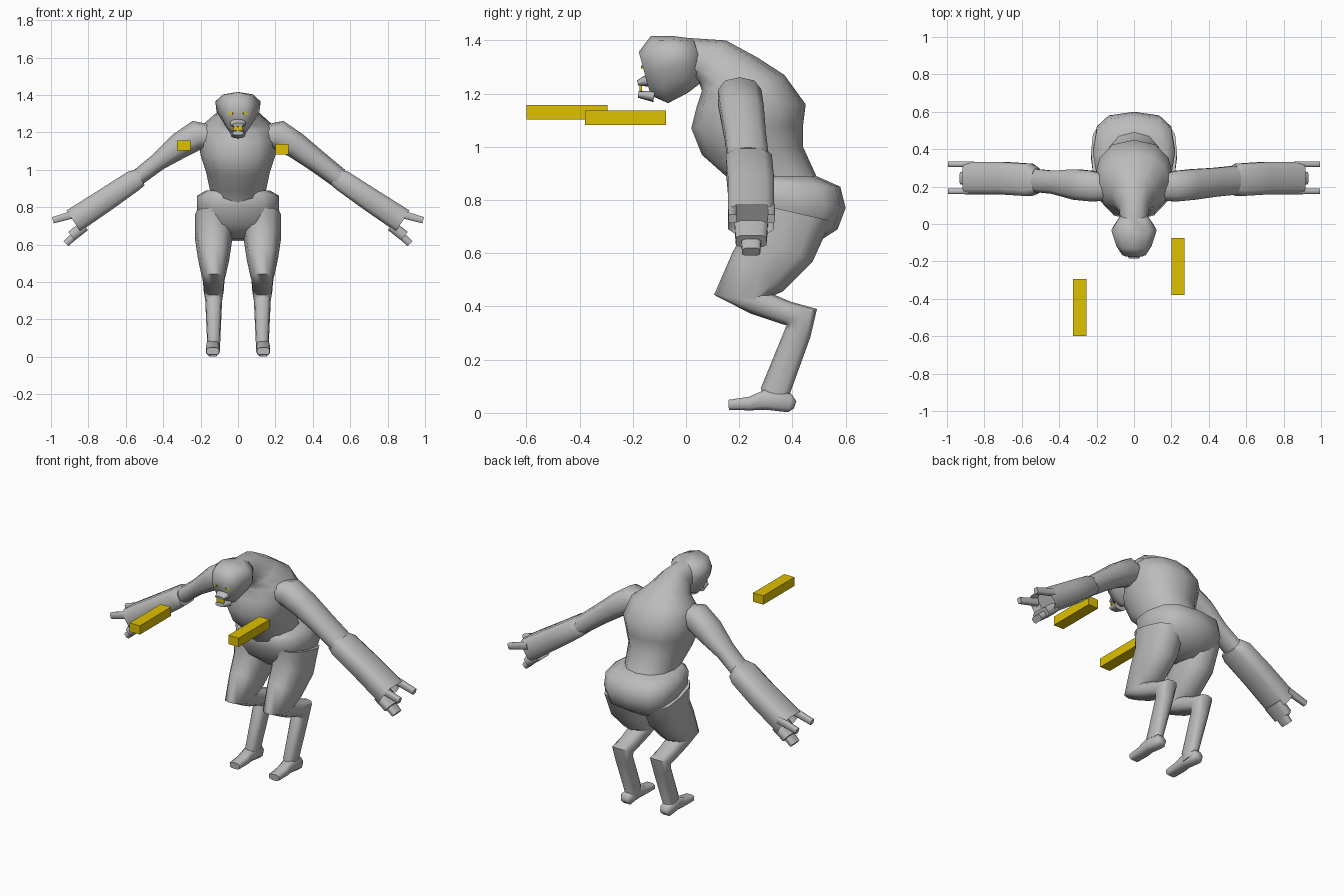
import bpy, bmesh, math
from mathutils import Vector

if "Cube" in bpy.data.objects:
    bpy.data.objects.remove(bpy.data.objects["Cube"])


def material(name, rgb):
    mat = bpy.data.materials.new(name)
    mat.use_nodes = True
    mat.diffuse_color = (*rgb, 1)
    mat.node_tree.nodes["Principled BSDF"].inputs["Base Color"].default_value = (*rgb, 1)
    return mat


GREY = material("grey skin", (.5, .5, .5))
GOLD = material("gold", (.74, .53, 0))
ACROSS, DEEP = Vector((1, 0, 0)), Vector((0, 1, 0))
SIDES = {"left": 1, "right": -1}


def finish(bm, name, mat):
    bmesh.ops.recalc_face_normals(bm, faces=bm.faces)
    mesh = bpy.data.meshes.new(name)
    bm.to_mesh(mesh)
    bm.free()
    mesh.materials.append(mat)
    obj = bpy.data.objects.new(name, mesh)
    bpy.context.collection.objects.link(obj)
    return obj


def loft(name, sections, axis, sides=12, power=.8, taper=0, scoop=0):
    """Skin sections of (centre, half height vector, half width along axis)."""
    bm = bmesh.new()
    rings = []
    for centre, up, width in sections:
        ring = []
        for i in range(sides):
            # Eight-sided sections are turned to give flat sides
            angle = math.tau * (i + (sides == 8) / 2) / sides
            c, s = (math.copysign(abs(f(angle)) ** power, f(angle)) for f in (math.cos, math.sin))
            ring.append(bm.verts.new(centre + up * c + axis * width * s * (1 + taper * c)))
        rings.append(ring)
    for a, b in zip(rings, rings[1:]):
        for i in range(sides):
            bm.faces.new((a[i - 1], a[i], b[i], b[i - 1]))
    bm.faces.new(rings[0])
    end = bm.faces.new(rings[-1])
    if scoop:
        inward = (sections[-2][0] - sections[-1][0]).normalized()
        bm.normal_update()
        bmesh.ops.inset_region(bm, faces=[end], thickness=.012)
        bmesh.ops.translate(bm, verts=end.verts, vec=inward * scoop)
    obj = finish(bm, name, GREY)
    bpy.ops.object.select_all(action="DESELECT")
    obj.select_set(True)
    bpy.context.view_layer.objects.active = obj
    bpy.ops.object.shade_smooth_by_angle(angle=math.radians(65))


def tube(name, path, axis, **options):
    """Loft a path of (centre, half thickness, half width), square to its direction."""
    sections = []
    for k, (centre, thick, width) in enumerate(path):
        along = path[min(k + 1, len(path) - 1)][0] - path[max(k - 1, 0)][0]
        sections.append((centre, along.normalized().cross(axis) * thick, width))
    loft(name, sections, axis, **options)


def trunk_part(name, rows, **options):
    """Rows are front y, z, back y, z, half width."""
    sections = []
    for front_y, front_z, back_y, back_z, width in rows:
        front, back = Vector((0, front_y, front_z)), Vector((0, back_y, back_z))
        sections.append(((front + back) / 2, (back - front) / 2, width))
    loft(name, sections, ACROSS, **options)


def body_part(name, rows, x=0, **options):
    """Rows are y, z, half thickness, half width."""
    tube(name, [(Vector((x, y, z)), t, w) for y, z, t, w in rows], ACROSS, **options)


def arm_part(name, rows, sign, y_shift=0, **options):
    """Rows are x, z, half thickness, half width; the arm drifts back towards the elbow."""
    path = [(Vector((sign * x, min(.18 + x / 10, .245) + y_shift, z)), t, w)
            for x, z, t, w in rows]
    tube(name, path, DEEP, **options)


def box(name, centre, size, turn=0):
    bm = bmesh.new()
    bmesh.ops.create_cube(bm, size=1)
    bmesh.ops.scale(bm, verts=bm.verts, vec=size)
    obj = finish(bm, name, GOLD)
    obj.location = centre
    obj.rotation_euler.z = turn


# Hips, chest and hunched neck
trunk_part("hips", [(.32, .63, .46, .62, .1), (.22, .71, .57, .69, .2), (.19, .8, .6, .77, .22),
                    (.18, .87, .58, .85, .22), (.2, .89, .49, .89, .17)], power=.7)
trunk_part("torso", [(.2, .8, .53, .83, .14), (.15, .89, .49, .89, .15), (.06, .97, .44, 1, .17),
                     (.02, 1.07, .44, 1.08, .2), (.04, 1.15, .45, 1.16, .21),
                     (.06, 1.21, .37, 1.27, .19), (.05, 1.24, .27, 1.335, .12),
                     (.02, 1.26, .15, 1.4, .08), (-.03, 1.26, 0, 1.41, .07)], power=.9)

# Head, wide above and narrow at the chin
body_part("head", [(.05, 1.33, .08, .07), (-.02, 1.31, .11, .115), (-.1, 1.29, .13, .09),
                   (-.155, 1.275, .085, .06)], taper=.4, power=.95)
body_part("upper_lip", [(-.14, 1.25, .025, .045), (-.182, 1.24, .01, .03)])
body_part("lower_jaw", [(-.12, 1.19, .022, .04), (-.18, 1.197, .012, .03)])
box("teeth", (0, -.17, 1.22), (.05, .008, .022))

LEG = [(.38, .76, .17, .1), (.35, .63, .14, .1), (.27, .53, .12, .085), (.2, .435, .095, .065),
       (.26, .42, .05, .06), (.38, .375, .045, .055), (.435, .36, .065, .055),
       (.42, .3, .05, .045), (.335, .08, .055, .035), (.34, .03, .05, .035)]
FOOT = [(.16, .03, .02, .035), (.24, .035, .027, .037), (.3, .05, .04, .036),
        (.39, .037, .037, .036), (.41, .03, .015, .025)]
SHOULDER = [(.14, 1.18, .06, .07), (.22, 1.185, .08, .085), (.31, 1.13, .07, .085)]
ELBOW = [(.43, 1.04, .06, .08), (.54, .955, .055, .08)]
FOREARM = [(.52, .96, .05, .07), (.56, .94, .06, .09), (.7, .845, .065, .09), (.88, .726, .07, .09)]
FINGER = [(.86, .767, .022, .016), (.99, .73, .018, .015)]
PALM = [(.82, .7, .03, .065), (.89, .645, .03, .06)]
THUMB = [(.86, .66, .02, .04), (.92, .605, .02, .035)]

for side, sign in SIDES.items():
    box(side + "_eye", (sign * .043, -.16, 1.3), (.032, .009, .01), sign * .3)

    # Bent legs with raised heels
    body_part(side + "_leg", LEG, sign * .13, power=.75)
    body_part(side + "_foot", FOOT, sign * .135, sides=8, power=.6)

    # Arms; the right elbow is slimmer than the left
    slim = 1 if side == "left" else .8
    elbow = [(x, z, t * slim, w * slim) for x, z, t, w in ELBOW]
    arm_part(side + "_upper_arm", SHOULDER + elbow, sign, sides=10)
    arm_part(side + "_forearm", FOREARM, sign, sides=8, power=.5, scoop=.06)

    # Prongs of the hand
    for name, shift in (("front", -.07), ("back", .075)):
        arm_part(f"{side}_{name}_finger", FINGER, sign, shift, sides=8, power=.5)
    arm_part(side + "_palm", PALM, sign, sides=8, power=.5)
    arm_part(side + "_thumb", THUMB, sign, sides=8, power=.5)

# Two floating gold bars
BAR = (.07, .305, .055)
box("right_bar", (-.29, -.447, 1.13), BAR)
box("left_bar", (.235, -.228, 1.11), BAR)
